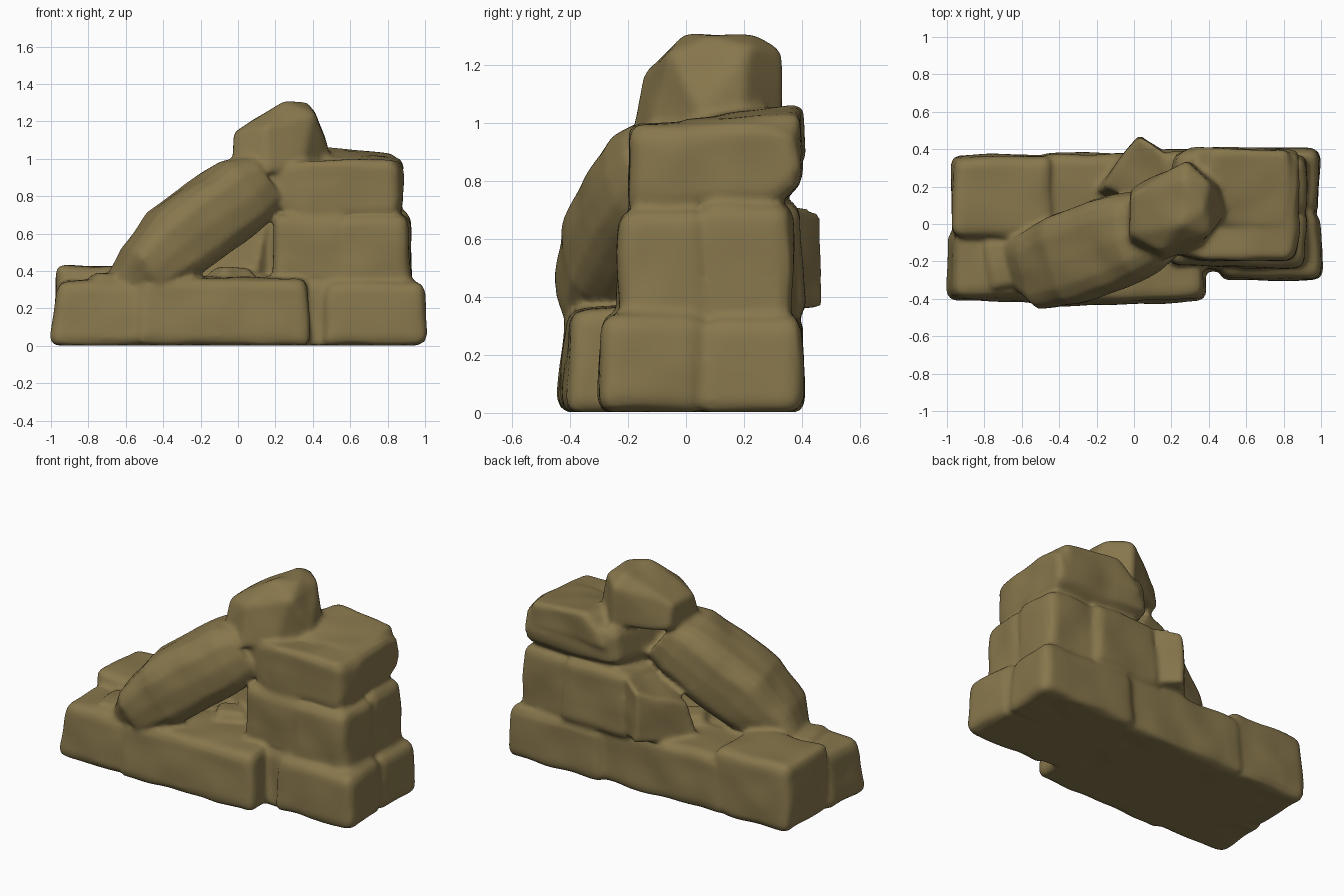
import bpy, bmesh, math, random
from mathutils import Vector, Matrix, noise

if "Cube" in bpy.data.objects:
    bpy.data.objects.remove(bpy.data.objects["Cube"])

stone = bpy.data.materials.new("olive brown stone")
stone.diffuse_color = (0.245, 0.185, 0.073, 1)
stone.use_nodes = True
stone.node_tree.nodes["Principled BSDF"].inputs["Base Color"].default_value = stone.diffuse_color
rocks = []


def finish(name, bm):
    # store one stone of the pile
    bmesh.ops.recalc_face_normals(bm, faces=bm.faces[:])
    me = bpy.data.meshes.new(name)
    bm.to_mesh(me)
    bm.free()
    me.materials.append(stone)
    ob = bpy.data.objects.new(name, me)
    bpy.context.collection.objects.link(ob)
    rocks.append(ob)


def hull_rock(name, pts, bevel=0.05):
    # rounded boulder from a few corner points
    bm = bmesh.new()
    for p in pts:
        bm.verts.new(p)
    res = bmesh.ops.convex_hull(bm, input=bm.verts[:])
    junk = [g for g in res["geom_interior"] if isinstance(g, bmesh.types.BMVert)]
    bmesh.ops.delete(bm, geom=junk, context='VERTS')
    bmesh.ops.dissolve_limit(bm, angle_limit=math.radians(8),
                             verts=bm.verts[:], edges=bm.edges[:])
    bmesh.ops.bevel(bm, geom=bm.edges[:], offset=bevel, segments=2, profile=0.5,
                    affect='EDGES', clamp_overlap=True)
    finish(name, bm)


def block(name, x0, x1, y0, y1, z0, z1, taper=0.02, yaw=0, bevel=0.05, seed=0, tilt=0):
    # squarish stone: slightly narrower at the top, optional yaw and x-slope
    c = Vector(((x0 + x1) / 2, (y0 + y1) / 2, 0))
    rot = Matrix.Rotation(math.radians(yaw), 4, 'Z')
    rnd = random.Random(seed)
    pts = []
    for x in (x0, x1):
        for y in (y0, y1):
            for z in (z0, z1):
                p = Vector((x, y, 0)) - c
                if z == z1:
                    p.x -= math.copysign(taper, p.x)
                    p.y -= math.copysign(taper, p.y)
                p = c + rot @ p
                p.z = z + (tilt * (p.x - c.x) if z == z1 else 0)
                j = 0.01
                pts.append(p + Vector((rnd.uniform(-j, j), rnd.uniform(-j, j), 0)))
    hull_rock(name, pts, bevel)


# bottom course
block("base_left_front", -1.0, -0.46, -0.42, -0.02, 0, 0.35, 0.035, seed=1)
block("base_left_back", -0.985, -0.42, -0.08, 0.37, 0, 0.42, 0.015, seed=2, tilt=-0.03)
block("base_middle_front", -0.56, 0.39, -0.435, 0.04, 0, 0.365, 0.03, yaw=2, seed=3)
block("base_middle_back", -0.52, 0.42, -0.05, 0.385, 0, 0.37, 0.02, seed=4)
block("base_right_front", 0.45, 1.0, -0.305, 0.07, 0, 0.345, 0.015, seed=5)
block("base_right_back", 0.32, 1.0, 0.03, 0.41, 0, 0.335, 0.015, seed=6)
block("base_core", -0.7, 0.75, -0.25, 0.3, 0, 0.34, bevel=0.03, seed=7)

# second course
block("second_front_left", 0.19, 0.60, -0.23, 0.1, 0.31, 0.71, 0.01, seed=8)
block("second_front_right", 0.52, 0.925, -0.24, 0.09, 0.30, 0.70, 0.01, seed=9)
block("second_back_right", 0.50, 0.925, 0.03, 0.375, 0.30, 0.72, 0.01, seed=10)
block("second_back_middle", 0.12, 0.62, 0.06, 0.405, 0.32, 0.73, 0.02, seed=18)
block("second_core", 0.26, 0.86, -0.17, 0.31, 0.3, 0.85, bevel=0.03, seed=19)

# skewed stone poking out behind
hull_rock("second_back_left", [
    (-0.22, 0.18, 0.35), (0.03, 0.48, 0.36), (0.30, 0.28, 0.34), (0.08, 0.0, 0.33),
    (-0.16, 0.19, 0.56), (0.03, 0.47, 0.70), (0.30, 0.28, 0.74), (0.16, 0.06, 0.66)], 0.015)

# third course
hull_rock("third_main", [
    (0.12, -0.12, 0.78), (0.30, -0.20, 0.68), (0.87, -0.20, 0.69), (0.88, 0.30, 0.72),
    (0.20, 0.38, 0.74), (0.12, -0.12, 0.97), (0.40, -0.195, 1.00), (0.86, -0.19, 1.00),
    (0.895, 0.0, 0.92), (0.88, 0.38, 1.01), (0.24, 0.395, 0.99), (0.885, 0.405, 0.80)])
hull_rock("third_top_slab", [
    (0.22, 0.02, 0.90), (0.24, 0.41, 0.86), (0.84, 0.40, 0.86), (0.86, 0.05, 0.90),
    (0.26, 0.0, 1.02), (0.44, 0.405, 1.075), (0.84, 0.395, 1.035), (0.84, -0.04, 1.00)], 0.03)

# rock crowning the pile
hull_rock("crown_rock", [
    (-0.03, -0.10, 0.98), (-0.02, 0.19, 0.99), (0.16, -0.19, 0.92), (0.34, -0.13, 0.95),
    (0.29, 0.34, 0.99), (0.50, 0.06, 1.03), (0.46, 0.20, 1.00),
    (-0.03, 0.16, 1.14), (-0.03, -0.05, 1.13), (0.14, -0.15, 1.17), (0.12, 0.20, 1.23),
    (0.28, 0.33, 1.25), (0.25, 0.0, 1.31), (0.37, 0.08, 1.305), (0.27, 0.24, 1.31),
    (0.41, -0.05, 1.24), (0.42, 0.22, 1.26)], 0.015)

# long slab leaning on the pile: rings of (centre, half width, half thickness)
bm = bmesh.new()
sections = [((-0.64, -0.22, 0.31), 0.15, 0.08), ((-0.52, -0.24, 0.40), 0.215, 0.155),
            ((-0.34, -0.185, 0.55), 0.25, 0.21), ((-0.14, -0.11, 0.70), 0.255, 0.215),
            ((0.03, -0.05, 0.82), 0.235, 0.205), ((0.13, -0.01, 0.885), 0.195, 0.165)]
axis = (Vector(sections[-1][0]) - Vector(sections[0][0])).normalized()
side = axis.cross(Vector((0, 0, 1))).normalized()
up = side.cross(axis)
rings, n = [], 16
for c, w, t in sections:
    ring = []
    for i in range(n):
        a = 2 * math.pi * i / n
        ca, sa = math.cos(a), math.sin(a)
        u = math.copysign(abs(ca) ** 0.65, ca) * w
        v = math.copysign(abs(sa) ** 0.65, sa) * t
        ring.append(bm.verts.new(Vector(c) + side * u + up * v))
    rings.append(ring)
for r0, r1 in zip(rings, rings[1:]):
    for i in range(n):
        bm.faces.new((r0[i], r0[(i + 1) % n], r1[(i + 1) % n], r1[i]))
bm.faces.new(rings[0])
bm.faces.new(rings[-1])
finish("leaning_slab", bm)

# small rubble under the slab and at its foot
block("rubble_under_slab", -0.16, 0.10, -0.12, 0.12, 0.30, 0.42, 0.04, yaw=25, bevel=0.03, seed=16)
block("rubble_at_foot", -0.82, -0.52, -0.36, -0.04, 0.26, 0.385, 0.03, yaw=8, bevel=0.03, seed=17)

# weather all stones into one continuous rock pile
bpy.ops.object.select_all(action='DESELECT')
for ob in rocks:
    ob.select_set(True)
pile = rocks[0]
bpy.context.view_layer.objects.active = pile
bpy.ops.object.join()
pile.name = pile.data.name = "stacked_boulders"
mod = pile.modifiers.new("merge", 'REMESH')
mod.mode = 'VOXEL'
mod.voxel_size = 0.016
mod.use_smooth_shade = True
bpy.ops.object.modifier_apply(modifier=mod.name)
soft = pile.modifiers.new("soften", 'SMOOTH')
soft.factor, soft.iterations = 0.5, 4
bpy.ops.object.modifier_apply(modifier=soft.name)
# gentle lumps, flat underside
for v in pile.data.vertices:
    v.co += noise.noise_vector(v.co * 5) * 0.012
    v.co.z = max(v.co.z, 0.003)
pile.data.materials.clear()
pile.data.materials.append(stone)
